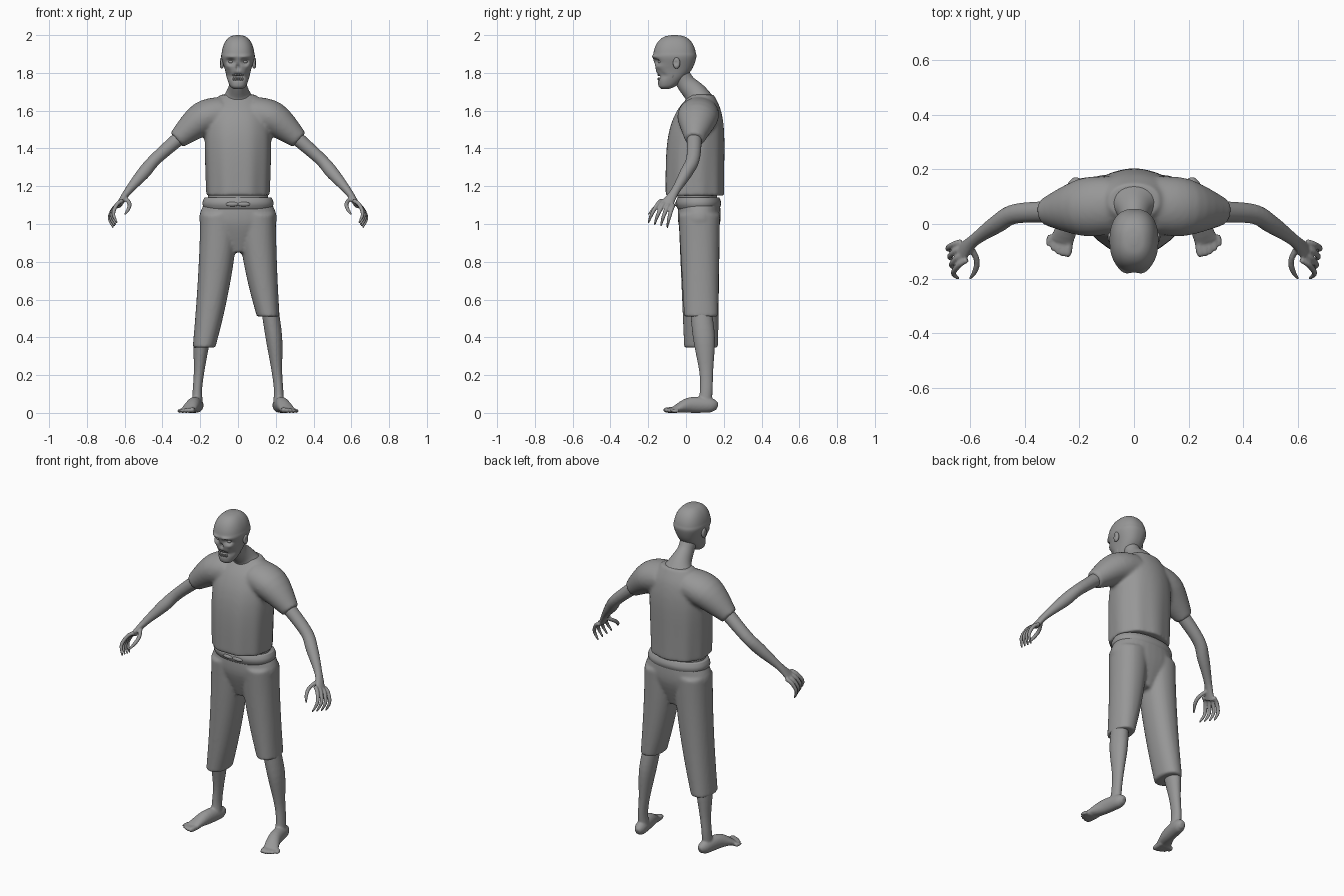
import bpy, bmesh, math
from mathutils import Vector, Matrix

if "Cube" in bpy.data.objects:
    bpy.data.objects.remove(bpy.data.objects["Cube"], do_unlink=True)

grey = (0.31, 0.31, 0.31, 1)
material = bpy.data.materials.new("plain grey")
material.use_nodes = True
material.diffuse_color = grey
shader = material.node_tree.nodes["Principled BSDF"]
shader.inputs["Base Color"].default_value = grey
shader.inputs["Roughness"].default_value = 0.8

UP = Vector((0, 0, 1))
BACK = Vector((0, 1, 0))


def mix(start, end, t):
    return start + (end - start) * t


def fractions(count):
    return [i / (count - 1) for i in range(count)]


def spline(rings, steps):
    """Catmull-Rom refinement of a list of ring tuples."""
    points = [Vector(ring) for ring in rings]
    padded = [points[0]] + points + [points[-1]]
    refined = []
    for before, start, end, after in zip(padded, padded[1:], padded[2:], padded[3:]):
        leave, arrive = (end - before) / 2, (after - start) / 2
        for step in range(steps):
            t = step / steps
            ease = t * t * (3 - 2 * t)
            refined.append(start.lerp(end, ease) + leave * t * (1 - t) ** 2
                           - arrive * t * t * (1 - t))
    return refined + [points[-1]]


def loft(bm, rings, depth_axis=BACK, flat=False, power=2, sides=32, steps=5, fold=0):
    """Closed skin over rings of (x, y, z, half width, half depth)."""
    rings = spline(rings, steps)
    centres = [ring.to_3d() for ring in rings]
    last = len(rings) - 1
    loops = []
    for i, (ring, centre) in enumerate(zip(rings, centres)):
        along = UP if flat else (centres[min(i + 1, last)] - centres[max(i - 1, 0)]).normalized()
        depth = (depth_axis - along * depth_axis.dot(along)).normalized()
        width = depth.cross(along)
        loop = []
        for k in range(sides):
            angle = math.tau * k / sides
            c, s = math.cos(angle), math.sin(angle)
            swell = 1 + fold * (1 - i / last) * math.sin(9 * angle)
            across = math.copysign(abs(c) ** (2 / power), c) * ring[3] * swell
            through = math.copysign(abs(s) ** (2 / power), s) * ring[4] * swell
            loop.append(bm.verts.new(centre + width * across + depth * through))
        loops.append(loop)
    for lower, upper in zip(loops, loops[1:]):
        for k in range(sides):
            bm.faces.new((lower[k], lower[k - 1], upper[k - 1], upper[k]))
    bm.faces.new(loops[0])
    bm.faces.new(reversed(loops[-1]))


def tube(bm, centres, radii, depth_axis=BACK):
    loft(bm, [(*centre, radius, radius) for centre, radius in zip(centres, radii)],
         depth_axis, sides=14)


def ball(bm, centre, size):
    placement = Matrix.Translation(centre) @ Matrix.Diagonal((*size, 1))
    bmesh.ops.create_uvsphere(bm, u_segments=20, v_segments=12, radius=1, matrix=placement)


def flip(rings):
    return [(-x, *rest) for x, *rest in rings]


def finish(name, bm, voxel=0, relax=0, mirror=False):
    bmesh.ops.recalc_face_normals(bm, faces=bm.faces)
    for face in bm.faces:
        face.smooth = True
    mesh = bpy.data.meshes.new(name)
    bm.to_mesh(mesh)
    bm.free()
    mesh.materials.append(material)
    part = bpy.data.objects.new(name, mesh)
    bpy.context.collection.objects.link(part)
    if voxel:
        fuse = part.modifiers.new("fuse", "REMESH")
        fuse.mode, fuse.voxel_size, fuse.use_smooth_shade = "VOXEL", voxel, True
        smooth = part.modifiers.new("relax", "SMOOTH")
        smooth.factor, smooth.iterations = 0.5, relax
    if mirror:
        part.modifiers.new("mirror", "MIRROR").use_mirror_merge = False


# Shirt: folded torso narrowing to the neck, fused with two short sleeves
bm = bmesh.new()
torso = [(0, mix(.045, .085, t ** 3), mix(1.15, 1.685, t),
          mix(.167, .187, t) * (1 - t ** 6 / 2), .155 * (1 - .6 * t ** 5))
         for t in fractions(9)]
loft(bm, torso, flat=True, power=2.2, sides=72, fold=.018)
sleeve = [(.08, .07, 1.59, .085, .105), (.19, .06, 1.555, .09, .105), (.325, .045, 1.445, .05, .05)]
loft(bm, sleeve)
loft(bm, flip(sleeve))
finish("shirt", bm, voxel=.009, relax=9)

# Shorts: hips and two tapering legs of unequal length
bm = bmesh.new()
loft(bm, [(0, .07, .85, .05, .06), (0, .07, 1, .2, .11), (0, .07, 1.11, .18, .11)],
     flat=True, power=2.2)
for side, hem_x, hem_z in ((1, .16, .51), (-1, .18, .345)):
    trouser = [(side * mix(.1, hem_x, t ** 1.6), mix(.07, .08, t), mix(1.05, hem_z, t),
                mix(.1, .06, t ** 1.6), mix(.11, .09, t)) for t in fractions(6)]
    loft(bm, trouser, flat=True, power=2.2)
finish("shorts", bm, voxel=.009, relax=5)

# Rolled waistband with a knot
bm = bmesh.new()
roll = [(t, .01 * math.sin(math.pi * t)) for t in fractions(6)]
loft(bm, [(0, .066, mix(1.08, 1.14, t), .178 + bulge, .11 + bulge) for t, bulge in roll],
     flat=True, power=2.2, sides=48)
for x in (-.03, .03):
    ball(bm, (x, -.05, 1.105), (.035, .01, .012))
finish("waistband", bm)

# Belly under the shirt hem
bm = bmesh.new()
loft(bm, [(0, .06, z, .16, .105) for z in (1.1, 1.2)], flat=True)
finish("belly", bm)

# Arm with palm, curled fingers and thumb
bm = bmesh.new()
shoulder, elbow = (.27, .045, 1.49, .04, .04), (.43, .038, 1.35, .033, .036)
forearm, wrist = (.5, 0, 1.27, .034, .033), (.585, -.06, 1.17, .02, .023)
knuckles = (.63, -.105, 1.1, .015, .037)
loft(bm, [shoulder, elbow, forearm, wrist, knuckles])
index, little = Vector((.61, -.13, 1.125)), Vector((.63, -.065, 1.1))
finger_radii = (.011, .011, .01, .005)
for t in fractions(4):
    root = index.lerp(little, t)
    lean = 1 - t / 2
    bends = [(0, 0, 0), (.03, -.02 * lean, -.02), (.05, -.05 * lean, -.07), (.03, -.07 * lean, -.12)]
    tube(bm, [root + Vector(bend) for bend in bends], finger_radii)
tube(bm, [(.6, -.08, 1.14), (.575, -.13, 1.11), (.58, -.17, 1.08), (.6, -.2, 1.05)], finger_radii)
finish("arms", bm, voxel=.005, relax=2, mirror=True)

# Bare lower leg and foot
bm = bmesh.new()
knee, calf = (.165, .075, .57, .045, .055), (.19, .095, .4, .044, .058)
shin, ankle = (.206, .107, .22, .028, .037), (.215, .107, .12, .025, .034)
sole = (.215, .1, .04, .03, .035)
loft(bm, [knee, calf, shin, ankle, sole])
heel, arch = (.21, .165, .03, .015, .018), (.215, .13, .04, .033, .038)
instep, ball_of_foot = (.235, .02, .041, .037, .041), (.265, -.065, .017, .043, .014)
loft(bm, [heel, arch, instep, ball_of_foot], UP)

# Toes, shrinking outward from the big toe
for t in fractions(5):
    x, radius = mix(.235, .305, t), mix(.015, .01, t)
    tip = mix(-.12, -.08, t * t)
    tube(bm, [(x, -.04, radius), (x + .006, tip + .02, radius), (x + .01, tip, radius)],
         (radius, radius, radius / 2), UP)
finish("lower_legs", bm, voxel=.006, relax=2, mirror=True)

# Neck leaning forward, flaring into the collar
bm = bmesh.new()
loft(bm, [(0, -.035, 1.81, .05, .045), (0, 0, 1.745, .045, .05),
          (0, .05, 1.69, .065, .062), (0, .075, 1.64, .11, .08)])
finish("neck", bm)

# Head: jaw rings under a rounded skull
bm = bmesh.new()
head = [(0, -.11, 1.715, .022, .02), (0, -.1, 1.73, .042, .045),
        (0, -.08, 1.77, .058, .07), (0, -.065, 1.82, .07, .097)]
for t in fractions(7):
    rise, spread = math.sin(1.5 * t), math.cos(1.5 * t) ** .75
    head.append((0, -.06, 1.88 + .12 * rise, .088 * spread, .114 * spread))
loft(bm, head, flat=True, power=2.35, sides=96, steps=6)

# Face: x, z, width, height and depth of each hollow (+) or bony ridge (-)
features = {
    "eye_socket": (.038, 1.86, .02, .012, .03),
    "nose_hole": (0, 1.83, .01, .014, .02),
    "open_mouth": (0, 1.78, .028, .013, .03),
    "brow_ridge": (.036, 1.886, .028, .008, -.01),
    "cheekbone": (.056, 1.834, .016, .01, -.01),
    "cheek_hollow": (.052, 1.787, .013, .018, .014),
}
for vert in bm.verts:
    if vert.co.y < -.07:
        x, z = abs(vert.co.x), vert.co.z
        vert.co.y += sum(depth * math.exp(-((x - cx) / width) ** 2 - ((z - cz) / height) ** 2)
                         for cx, cz, width, height, depth in features.values())
finish("head", bm)

# Eyeballs
bm = bmesh.new()
ball(bm, (.037, -.134, 1.859), (.014, .014, .01))
finish("eyes", bm, mirror=True)

# Ears, hollowed on the outer side
bm = bmesh.new()
ball(bm, (.086, -.05, 1.852), (.013, .019, .03))
for vert in bm.verts:
    distance = (vert.co - Vector((.1, -.054, 1.853))).length
    vert.co.x -= .008 * math.exp(-(distance / .012) ** 2)
finish("ears", bm, mirror=True)

# Teeth: upper and lower arcs of small pegs
bm = bmesh.new()
for z in (1.767, 1.792):
    for t in fractions(6):
        x = mix(-.024, .024, t)
        ball(bm, (x, -.146 + 9 * x * x, z), (.005, .005, .008))
finish("teeth", bm)
